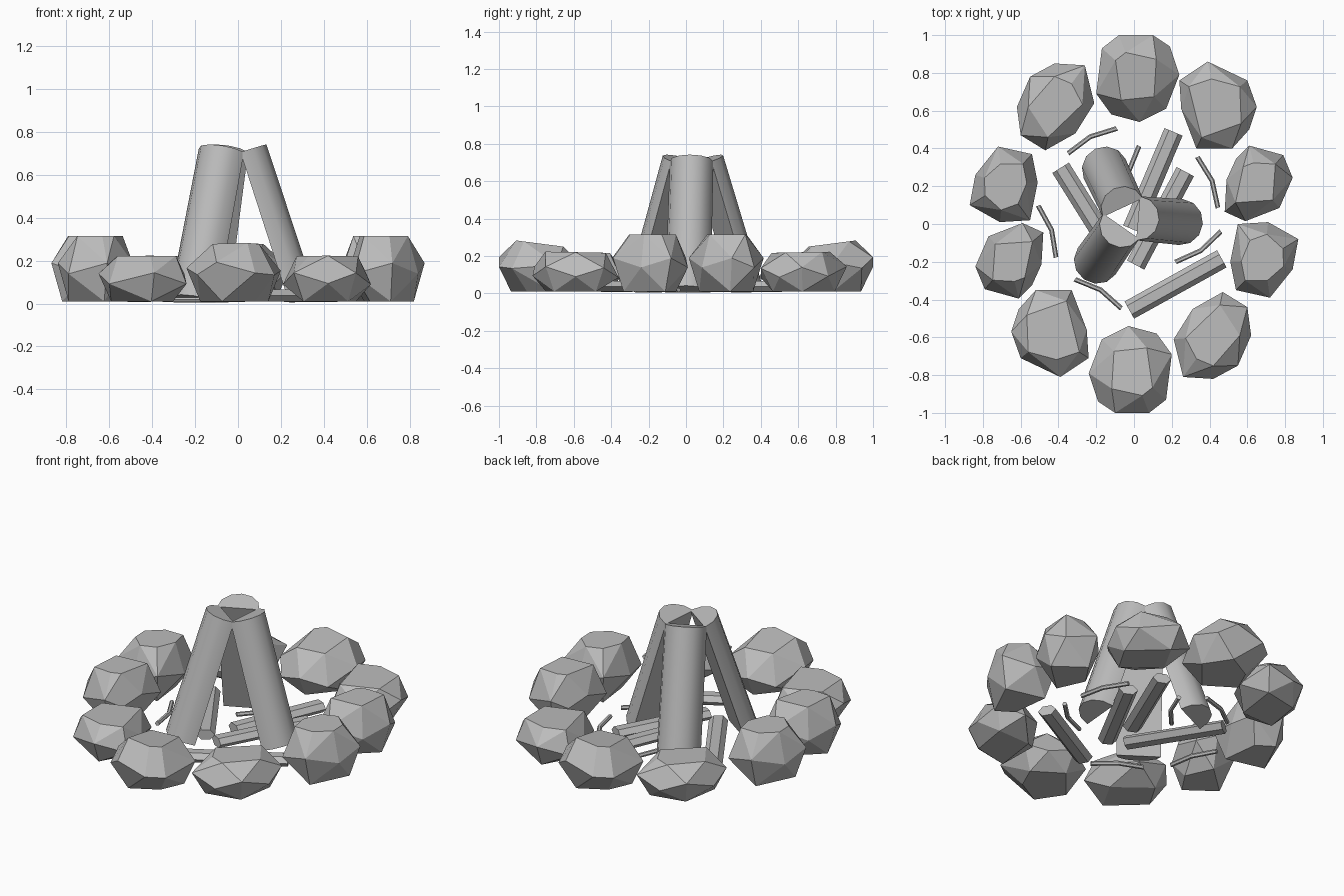
import bpy, bmesh, math
from mathutils import Vector, Matrix

cube = bpy.data.objects.get("Cube")
if cube:
    bpy.data.objects.remove(cube, do_unlink=True)

grey = bpy.data.materials.new("plain_grey")
grey.use_nodes = True
colour = (0.5, 0.5, 0.5, 1)
grey.diffuse_color = colour
grey.node_tree.nodes["Principled BSDF"].inputs["Base Color"].default_value = colour


def finish(name, bm, location=(0, 0, 0), turn=0.0):
    """Turn a bmesh into a named object with the shared material."""
    bmesh.ops.recalc_face_normals(bm, faces=bm.faces)
    mesh = bpy.data.meshes.new(name)
    bm.to_mesh(mesh)
    bm.free()
    mesh.materials.append(grey)
    obj = bpy.data.objects.new(name, mesh)
    obj.location = location
    obj.rotation_euler.z = turn
    bpy.context.collection.objects.link(obj)
    return obj


def loft(bm, rings):
    """Skin a list of equal rings and cap both ends."""
    rows = [[bm.verts.new(p) for p in ring] for ring in rings]
    count = len(rows[0])
    for low, high in zip(rows, rows[1:]):
        for i in range(count):
            j = (i + 1) % count
            bm.faces.new((low[i], low[j], high[j], high[i]))
    bm.faces.new(rows[0][::-1])
    bm.faces.new(rows[-1])


def rod(name, middle, degrees, half_length, bend, radius, thickness):
    """Six-sided rod lying on the ground, bent sideways at its middle."""
    bm = bmesh.new()
    rings = []
    for x, offset in ((-half_length, 0), (0, bend), (half_length, 0)):
        ring = []
        for k in range(6):
            a = math.tau * k / 6
            ring.append((x, offset + radius * math.cos(a), thickness * math.sin(a)))
        rings.append(ring)
    if not bend:
        rings.pop(1)
    loft(bm, rings)
    finish(name, bm, (*middle, thickness + 0.005), math.radians(degrees))


def stone(name, centre, turn, outline, inset, height, tilt):
    """Chipped boulder: hull of a narrow base, a wavy girdle and an inset crown."""
    bm = bmesh.new()
    for i, (x, y) in enumerate(outline):
        girdle = Vector((x, y, 0)) / 100
        odd = i % 2
        slope = tilt * girdle.y
        wave = 0.025 if odd else -0.025
        bm.verts.new(girdle + Vector((0, 0, height * 0.52 + wave + slope)))
        base = 0.72 if odd else 0.5
        bm.verts.new(girdle * base + Vector((0, 0, 0.01)))
        crown = inset * (0.8 if odd else 1)
        bm.verts.new(girdle * crown + Vector((0, 0, height + slope * crown)))
    bmesh.ops.convex_hull(bm, input=bm.verts)
    loose = [v for v in bm.verts if not v.link_faces]
    bmesh.ops.delete(bm, geom=loose, context="VERTS")
    bmesh.ops.dissolve_limit(bm, angle_limit=math.radians(17),
                             verts=bm.verts, edges=bm.edges)
    finish(name, bm, (*centre, 0), turn)


# Ring of stones: five outlines in hundredths, each repeated half a turn away
shapes = {
    "end_stone": ((0.01, 0.77), 0, 0.6, 0.265, 0.13,
                  [(-9, 23), (9, 23), (18, 17), (23, 2), (16, -16),
                   (2, -23), (-13, -19), (-21, -8), (-18, 16)]),
    "flat_stone": ((0.44, 0.63), 0.05, 0.75, 0.22, 0.02,
                   [(-20, 13), (-5, 23), (16, 13), (21, -1), (17, -13),
                    (8, -23), (-11, -23), (-19, -2)]),
    "broad_stone": ((-0.42, 0.62), 0.03, 0.7, 0.22, 0.02,
                    [(0, 23), (16, 22), (21, 2), (11, -14), (-5, -23),
                     (-18, -15), (-20, 0), (-13, 16)]),
    "tall_stone": ((0.66, 0.215), 0.02, 0.68, 0.315, 0,
                   [(-12, 13), (-5, 20), (13, 15), (18, 3), (11, -13),
                    (-7, -20), (-18, -15), (-17, 2)]),
    "blunt_stone": ((0.69, -0.19), 0.02, 0.68, 0.315, 0,
                    [(-18, -1), (-14, 19), (2, 20), (18, 11), (15, -5),
                     (3, -20), (-15, -16)]),
}
for name, (centre, shift, inset, height, tilt, outline) in shapes.items():
    back = Vector(centre)
    front = Vector((0, shift)) - back
    stone(name + "_back", back, 0, outline, inset, height, tilt)
    stone(name + "_front", front, math.pi, outline, inset, height, tilt)

# Three leaning split logs with their flat faces inward
lean = Matrix.Translation((0.285, 0, 0.004)) @ Matrix.Rotation(math.radians(-18), 4, "Y")
for n in range(3):
    bm = bmesh.new()
    arc = [math.pi * (k / 6 - 0.5) for k in range(7)]
    loft(bm, [[(r * math.cos(a), r * math.sin(a), z) for a in arc]
              for r, z in ((0.122, 0), (0.117, 0.738))])
    bmesh.ops.transform(bm, verts=bm.verts, matrix=lean)
    log = finish("leaning_log_" + "abc"[n], bm, (-0.035, 0.035, 0),
                 math.radians(120 * n - 5))
    bpy.ops.object.select_all(action="DESELECT")
    log.select_set(True)
    bpy.context.view_layer.objects.active = log
    bpy.ops.object.shade_smooth_by_angle(angle=math.radians(35))

# Short logs lying on the ground: middle and direction
lying = [(0.22, -0.32, 29), (0.1, 0.23, 67), (0.14, 0.03, 62), (-0.24, 0.06, -58)]
for label, (x, y, degrees) in zip("abcd", lying):
    rod("lying_log_" + label, (x, y), degrees, 0.28, 0, 0.052, 0.033)

# Thin bent twigs: middle and direction
twigs = [(-0.22, 0.44, 27), (0.39, 0.22, -68), (-0.46, -0.04, -71),
         (0.34, -0.12, 214), (-0.19, -0.37, -32), (-0.05, 0.29, 238)]
for label, (x, y, degrees) in zip("abcdef", twigs):
    rod("twig_" + label, (x, y), degrees, 0.145, 0.025, 0.013, 0.013)
